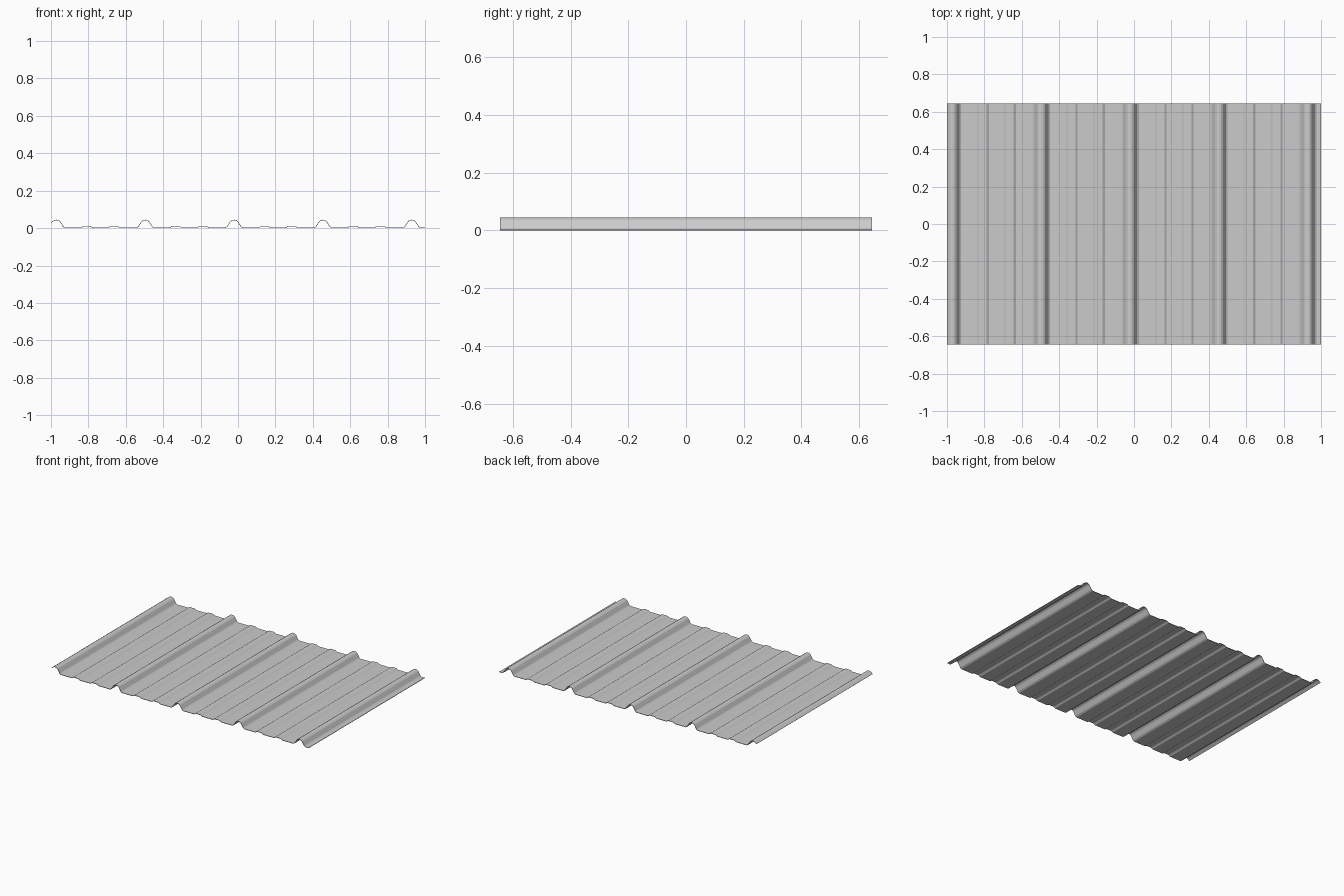
import bpy, bmesh

if "Cube" in bpy.data.objects:
    bpy.data.objects.remove(bpy.data.objects["Cube"])

HALF_Y = 0.645
THICK = 0.003
PITCH = 0.475

# Cross-sections of the tall rib and the shallow stiffening rib
RIB = [(-0.047, 0.003), (-0.038, 0.009), (-0.021, 0.036), (-0.011, 0.043), (0, 0.045),
       (0.011, 0.043), (0.021, 0.036), (0.038, 0.009), (0.047, 0.003)]
SMALL = [(-0.032, 0.003), (-0.02, 0.011), (0.02, 0.011), (0.032, 0.003)]

# Full profile, left lap edge to right lap edge
profile = [(-1.0, 0.030)]
for i in range(5):
    c = -0.971 + PITCH * i
    profile += [(c + x, z) for x, z in RIB if c + x > -0.995]
    if i < 4:
        for d in (0.163, 0.308):
            profile += [(c + d + x, z) for x, z in SMALL]
profile += [(1.0, 0.003)]

# Sheet swept along y, then given thickness downwards
bm = bmesh.new()
rows = [[bm.verts.new((x, y, z)) for x, z in profile] for y in (-HALF_Y, HALF_Y)]
for a, b, c, d in zip(rows[0], rows[0][1:], rows[1][1:], rows[1]):
    bm.faces.new((a, b, c, d))
mesh = bpy.data.meshes.new("corrugated_sheet")
bm.to_mesh(mesh)
bm.free()
sheet = bpy.data.objects.new("corrugated_sheet", mesh)
bpy.context.collection.objects.link(sheet)

solid = sheet.modifiers.new("thickness", 'SOLIDIFY')
solid.thickness = THICK
solid.offset = -1
